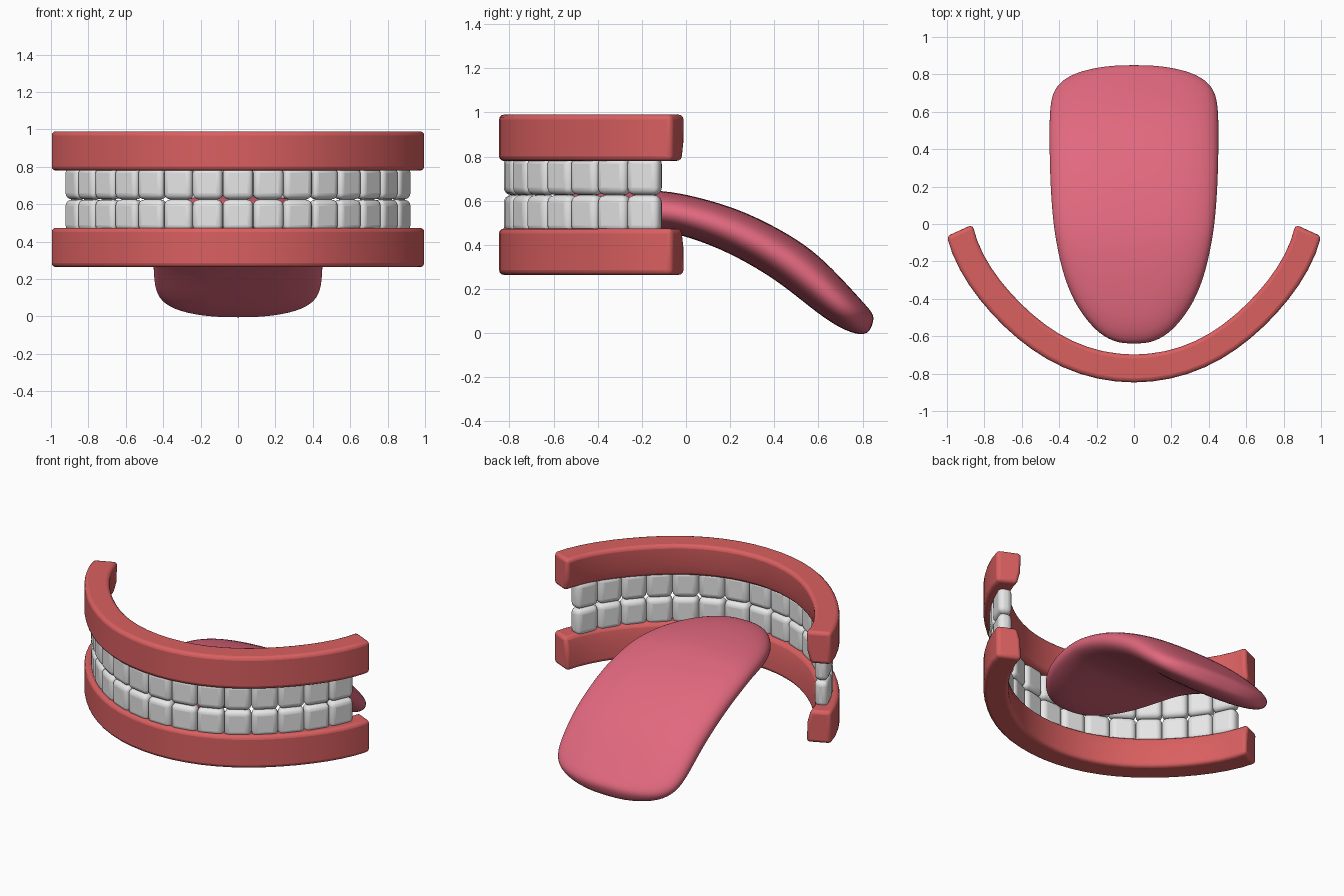
import bpy, bmesh, math

if "Cube" in bpy.data.objects:
    bpy.data.objects.remove(bpy.data.objects["Cube"])

CY = 0.195  # centre of the dental arch in y


def material(name, rgb):
    m = bpy.data.materials.new(name)
    m.diffuse_color = (*rgb, 1)
    m.use_nodes = True
    m.node_tree.nodes["Principled BSDF"].inputs["Base Color"].default_value = m.diffuse_color
    return m


GUM = material("gum red", (0.70, 0.115, 0.118))
TONGUE = material("tongue pink", (0.76, 0.14, 0.21))
TOOTH = material("tooth white", (0.8, 0.8, 0.8))


def finish(name, bm, mat, angle=40):
    bmesh.ops.recalc_face_normals(bm, faces=bm.faces)
    me = bpy.data.meshes.new(name)
    bm.to_mesh(me)
    bm.free()
    me.materials.append(mat)
    ob = bpy.data.objects.new(name, me)
    bpy.context.collection.objects.link(ob)
    bpy.ops.object.select_all(action='DESELECT')
    ob.select_set(True)
    bpy.context.view_layer.objects.active = ob
    bpy.ops.object.shade_smooth_by_angle(angle=math.radians(angle))
    return ob


def add_bevel(ob, width, segments):
    b = ob.modifiers.new("Bevel", 'BEVEL')
    b.width, b.segments = width, segments
    b.limit_method, b.angle_limit = 'ANGLE', math.radians(40)


def loft(bm, rings):
    vr = [[bm.verts.new(p) for p in r] for r in rings]
    n = len(vr[0])
    for a, b in zip(vr, vr[1:]):
        for i in range(n):
            bm.faces.new((a[i], a[(i + 1) % n], b[(i + 1) % n], b[i]))
    bm.faces.new(vr[0])
    bm.faces.new(vr[-1])


def arch(r, a, z):
    # nearly circular arch, pulled in a little towards the cheeks
    t = min(abs(a) / math.radians(76), 1)
    r += 0.007 * (1 - t) - 0.022 * math.sin(math.pi * t ** 1.3) ** 2
    return (r * math.sin(a), CY - r * math.cos(a), z)


# gums: profile (radius, height above the tooth side) swept along the arch
PROFILE = [(1.035, 0), (1.035, 0.21), (0.885, 0.21), (0.89, 0.08), (0.91, 0)]


def gum(name, z0, sign):
    bm = bmesh.new()
    rings = []
    steps = 28
    for k in range(steps + 1):
        t = 2 * k / steps - 1
        rings.append([arch(r, t * math.radians(75.4 + (1.035 - r) * 11), z0 + sign * h)
                      for r, h in PROFILE])
    loft(bm, rings)
    add_bevel(finish(name, bm, GUM), 0.022, 3)


gum("upper_gum", 0.780, 1)
gum("lower_gum", 0.474, -1)


# teeth: fifteen rounded blocks per row, following the arch
def teeth(name, z0, z1):
    step = math.radians(9.45)
    bm = bmesh.new()
    for i in range(-7, 8):
        ends = []
        for a in ((i - 0.5) * step, (i + 0.5) * step):
            ends.append((a, 0.976 - 0.03 * (a / math.radians(71)) ** 2))
        (a0, r0), (a1, r1) = ends
        rings = [[arch(r0 - 0.042, a0, z), arch(r1 - 0.042, a1, z),
                  arch(r1 + 0.042, a1, z), arch(r0 + 0.042, a0, z)] for z in (z0, z1)]
        loft(bm, rings)
    add_bevel(finish(name, bm, TOOTH, 60), 0.033, 4)


teeth("upper_teeth", 0.626, 0.80)
teeth("lower_teeth", 0.455, 0.625)

# tongue: rows of (y, z, half width, half thickness)
ROWS = [(-0.64, 0.55, 0.06, 0.025), (-0.617, 0.55, 0.14, 0.05), (-0.555, 0.553, 0.225, 0.075),
        (-0.42, 0.557, 0.327, 0.09), (-0.25, 0.56, 0.39, 0.093), (-0.1, 0.553, 0.42, 0.093),
        (0, 0.535, 0.437, 0.093), (0.19, 0.477, 0.452, 0.1), (0.375, 0.383, 0.457, 0.104),
        (0.51, 0.295, 0.458, 0.106), (0.63, 0.187, 0.455, 0.098), (0.72, 0.106, 0.435, 0.086),
        (0.785, 0.06, 0.36, 0.07), (0.825, 0.04, 0.23, 0.054), (0.843, 0.034, 0.10, 0.027)]
rings = []
N = 20
for k, (y, z, w, h) in enumerate(ROWS):
    p, q = ROWS[max(k - 1, 0)], ROWS[min(k + 1, len(ROWS) - 1)]
    dy, dz = q[0] - p[0], q[1] - p[1]
    d = math.hypot(dy, dz)
    ring = []
    for i in range(N):
        c, s = math.cos(math.tau * i / N), math.sin(math.tau * i / N)
        u = math.copysign(abs(c) ** 0.8, c) * w
        v = math.copysign(abs(s) ** 0.8, s) * h
        ring.append((u, y - v * dz / d, z + v * dy / d))
    rings.append(ring)
bm = bmesh.new()
loft(bm, rings)
ob = finish("tongue", bm, TONGUE, 180)
sub = ob.modifiers.new("Subdivision", 'SUBSURF')
sub.levels = sub.render_levels = 2
